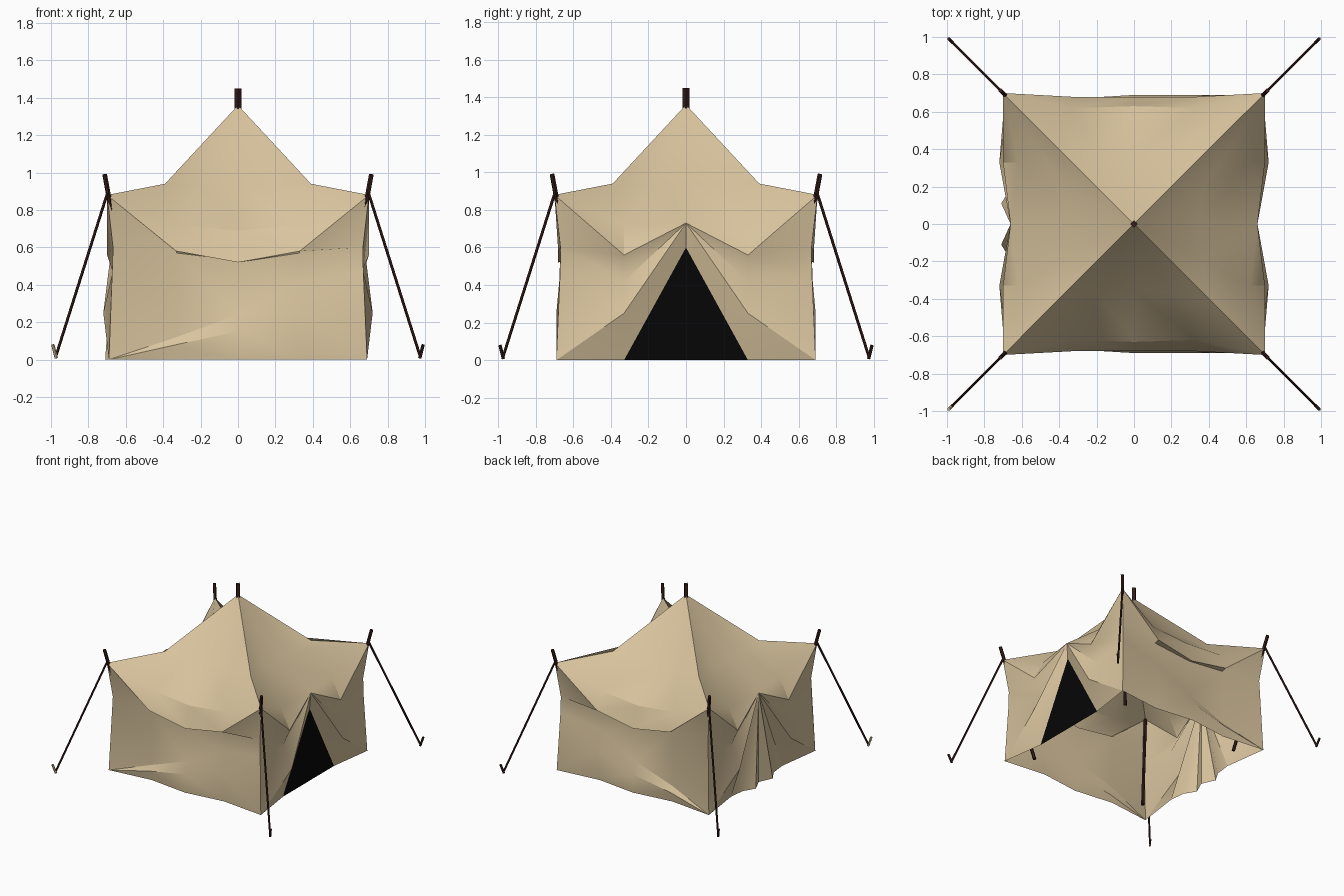
import bpy, bmesh, math
from mathutils import Vector

if "Cube" in bpy.data.objects:
    bpy.data.objects.remove(bpy.data.objects["Cube"])


def material(name, rgb):
    m = bpy.data.materials.new(name)
    m.diffuse_color = (*rgb, 1)
    m.use_nodes = True
    m.node_tree.nodes["Principled BSDF"].inputs["Base Color"].default_value = m.diffuse_color
    return m


CANVAS = material("canvas", (0.69, 0.55, 0.34))
WOOD = material("dark_wood", (0.035, 0.012, 0.01))
BLACK = material("dark_opening", (0.002, 0.002, 0.002))

# Each side is drawn as (along, outward, height) and placed by one of these
FRONT = lambda u, d, z: (u, -d, z)
BACK = lambda u, d, z: (u, d, z)
RIGHT = lambda u, d, z: (d, u, z)
LEFT = lambda u, d, z: (-d, u, z)


def mesh_object(name, faces, mat, angle=28):
    bm = bmesh.new()
    for pts in faces:
        clean = []
        for p in map(Vector, pts):
            if all((p - q).length > 1e-4 for q in clean):
                clean.append(p)
        if len(clean) > 2:
            bm.faces.new([bm.verts.new(p) for p in clean])
    bmesh.ops.remove_doubles(bm, verts=bm.verts, dist=1e-4)
    bmesh.ops.recalc_face_normals(bm, faces=bm.faces)
    # An open shell can come out inverted: make it face away from the middle
    centre = Vector((0, 0, 0.4))
    if sum((f.calc_center_median() - centre).dot(f.normal) * f.calc_area() for f in bm.faces) < 0:
        bmesh.ops.reverse_faces(bm, faces=bm.faces)
    me = bpy.data.meshes.new(name)
    bm.to_mesh(me)
    bm.free()
    me.materials.append(mat)
    ob = bpy.data.objects.new(name, me)
    bpy.context.collection.objects.link(ob)
    bpy.ops.object.select_all(action='DESELECT')
    ob.select_set(True)
    bpy.context.view_layer.objects.active = ob
    bpy.ops.object.shade_smooth_by_angle(angle=math.radians(angle))
    return ob


def grid(rows, side):
    return [[side(*p) for p in (a[i], a[i + 1], b[i + 1], b[i])]
            for a, b in zip(rows, rows[1:]) for i in range(len(a) - 1)]


def sym(end, mid, centre):
    flip = lambda p: (-p[0], p[1], p[2])
    return [flip(end), flip(mid), centre, mid, end]


TOP = (0.7, 0.7, 0.88)
APEX = (0, 0, 1.36)

# Roof with drooping hem; the hem is lifted over the two doorways
slope = [[APEX] * 5, sym((0.39, 0.39, 0.94), (0.19, 0.37, 0.93), (0, 0.36, 0.925))]
plain = slope + [sym(TOP, (0.33, 0.62, 0.72), (0, 0.63, 0.69)),
                 sym(TOP, (0.33, 0.68, 0.58), (0, 0.68, 0.52))]
lifted = slope + [sym(TOP, (0.33, 0.62, 0.72), (0, 0.66, 0.73)),
                  sym(TOP, (0.33, 0.70, 0.56), (0, 0.66, 0.73))]
mesh_object("roof", grid(plain, FRONT) + grid(plain, BACK) + grid(lifted, RIGHT) + grid(lifted, LEFT), CANVAS)

# Front and back walls with a diagonal fold
K, KL, FOOT = (0.668, 0.668, 0.6), (0.67, 0.67, 0.47), (0.69, 0.69, 0.0)
LFOOT, LK = (-0.69, 0.69, 0.0), (-0.668, 0.668, 0.6)
plain_wall = [
    sym(TOP, (0.33, 0.68, 0.58), (0, 0.68, 0.52)),
    [LK, (-0.33, 0.64, 0.57), (0, 0.65, 0.53), (0.33, 0.64, 0.57), K],
    [LFOOT, (-0.33, 0.64, 0.12), (0, 0.65, 0.24), (0.33, 0.64, 0.41), K],
    [LFOOT, (-0.33, 0.67, 0.08), (0, 0.69, 0.15), (0.33, 0.69, 0.25), KL],
    [LFOOT, (-0.33, 0.65, 0.0), (0, 0.69, 0.0), (0.33, 0.65, 0.0), FOOT]]

# Door walls: one half outlined, then mirrored
P, D = (0, 0.66, 0.73), (0, 0.65, 0.60)
H, W, F, B = (0.33, 0.70, 0.56), (0.33, 0.64, 0.42), (0.33, 0.72, 0.25), (0.33, 0.64, 0)
half = [(TOP, H, W, KL, K), (H, P, W), (KL, W, F, FOOT), (W, P, F), (FOOT, F, B)]
pleats = [B, (0.2, 0.655, 0), (0.11, 0.71, 0), (0, 0.66, 0)]
open_half = half + [(F, P, D, B)]
closed_half = half + [(F, P, B)] + [(P, a, b) for a, b in zip(pleats, pleats[1:])]


def both(faces, side):
    return [[side(s * u, d, z) for u, d, z in f] for s in (1, -1) for f in faces]


mesh_object("walls", grid(plain_wall, FRONT) + grid(plain_wall, BACK)
            + both(open_half, RIGHT) + both(closed_half, LEFT), CANVAS)
mesh_object("door_opening", [[RIGHT(*D), RIGHT(*B), RIGHT(-B[0], B[1], 0)]], BLACK)


def rod(name, a, b, r, sides, mat):
    a, b = Vector(a), Vector(b)
    bpy.ops.mesh.primitive_cylinder_add(vertices=sides, radius=r, depth=(b - a).length, location=(a + b) / 2)
    ob = bpy.context.object
    ob.name = name
    ob.rotation_euler = (b - a).to_track_quat('Z', 'Y').to_euler()
    ob.data.materials.append(mat)


# Centre pole tip, leaning corner poles, guy ropes and pegs
rod("centre_pole", (0, 0, 1.3), (0, 0, 1.45), 0.019, 4, WOOD)
for sx in (-1, 1):
    for sy in (-1, 1):
        at = lambda d, z: (sx * d, sy * d, z)
        rod("corner_pole", at(0.53, 0.005), at(0.713, 0.99), 0.013, 6, WOOD)
        rod("guy_rope", at(0.695, 0.90), at(0.973, 0.02), 0.008, 6, WOOD)
        peg = CANVAS if sx < 0 and sy < 0 else WOOD
        rod("peg", at(0.972, 0.008), at(0.99, 0.08), 0.009, 6, peg)
